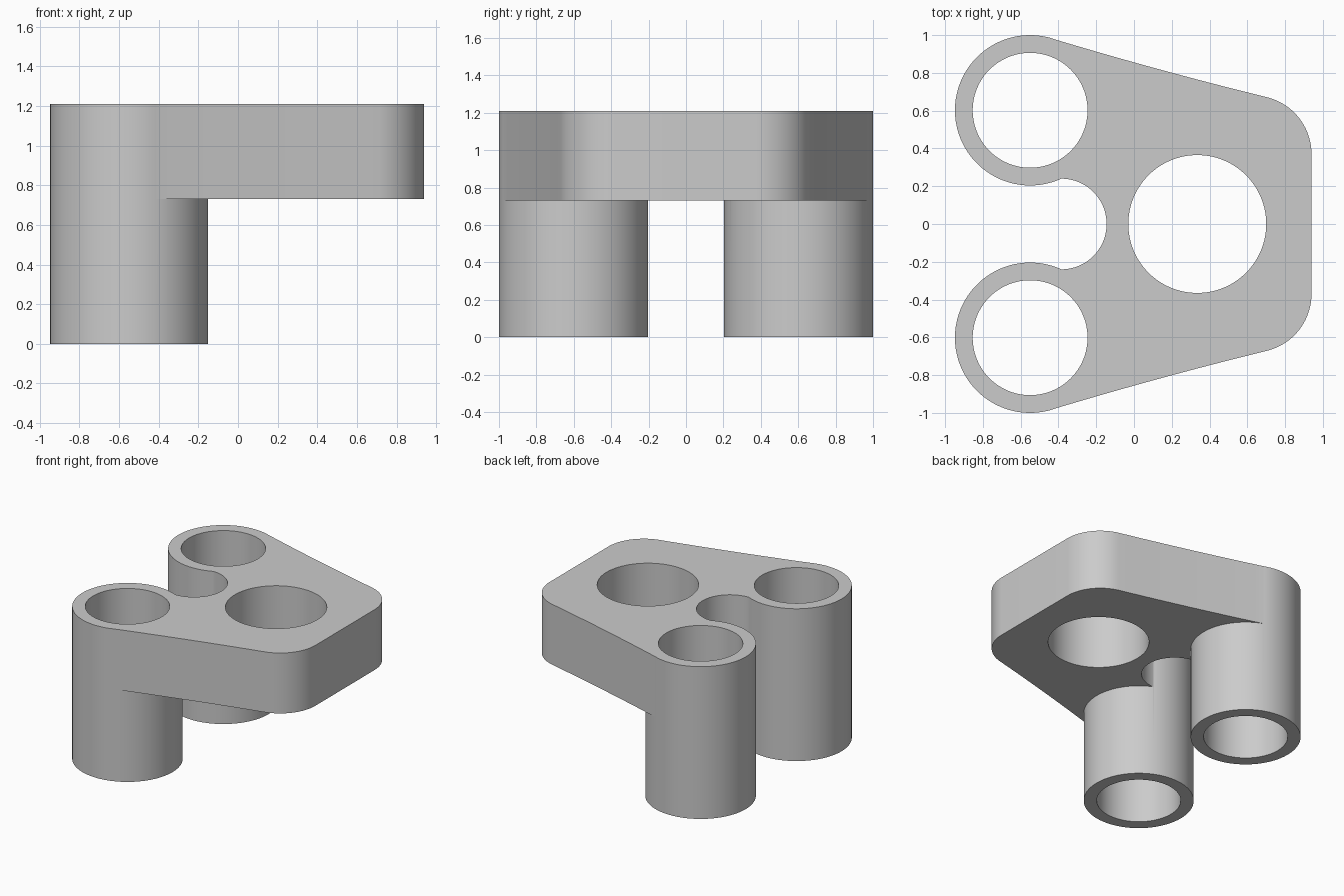
import bpy
import bmesh
from math import sin, cos, radians
from mathutils import Vector

cube = bpy.data.objects.get("Cube")
if cube:
    bpy.data.objects.remove(cube, do_unlink=True)

TOP, PLATE_BOTTOM = 1.21, 0.73
TUBE = Vector((-0.55, 0.602))
TUBE_R, BORE_R = 0.398, 0.304
HOLE, HOLE_R = Vector((0.335, 0)), 0.365
NOTCH, NOTCH_R = Vector((-0.385, 0)), 0.24
CORNER, CORNER_R = Vector((0.63, 0.37)), 0.31

grey = bpy.data.materials.new("light grey")
grey.use_nodes = True
grey.diffuse_color = (0.6, 0.6, 0.6, 1)
grey.node_tree.nodes["Principled BSDF"].inputs["Base Color"].default_value = (0.6, 0.6, 0.6, 1)


def arc(center, radius, start, end, steps):
    angles = [radians(start + (end - start) * i / steps) for i in range(steps + 1)]
    return [center + radius * Vector((cos(a), sin(a))) for a in angles]


def prism(name, outline, bottom, top):
    """Extrude a closed flat outline between two heights."""
    bm = bmesh.new()
    face = bm.faces.new([bm.verts.new((p.x, p.y, bottom)) for p in outline])
    side = bmesh.ops.extrude_face_region(bm, geom=[face])["geom"]
    verts = [v for v in side if isinstance(v, bmesh.types.BMVert)]
    bmesh.ops.translate(bm, verts=verts, vec=(0, 0, top - bottom))
    bmesh.ops.recalc_face_normals(bm, faces=bm.faces)
    mesh = bpy.data.meshes.new(name)
    bm.to_mesh(mesh)
    bm.free()
    mesh.materials.append(grey)
    obj = bpy.data.objects.new(name, mesh)
    bpy.context.collection.objects.link(obj)
    return obj


def cylinder(name, center, radius, bottom, top):
    return prism(name, arc(center, radius, 0, 360, 128)[:-1], bottom, top)


def combine(body, other, operation):
    mod = body.modifiers.new(other.name, 'BOOLEAN')
    mod.operation = operation
    mod.solver = 'EXACT'
    mod.object = other
    bpy.context.view_layer.objects.active = body
    bpy.ops.object.modifier_apply(modifier=mod.name)
    bpy.data.objects.remove(other, do_unlink=True)


def mirrored(p):
    return Vector((p.x, -p.y))


# Plate outline: slightly hollow flank, rounded corner, then its mirror and the notch
start = TUBE + (TUBE_R - 0.001) * Vector((0.287, 0.958))
corner = arc(CORNER, CORNER_R, 75, 0, 20)
flank = []
for i in range(12):
    t = i / 12
    p = start.lerp(corner[0], t)
    flank.append(p - Vector((0, 0.032 * t * (1 - t))))
half = [TUBE] + flank + corner
notch = arc(NOTCH, NOTCH_R, -95, 95, 64)
outline = half + [mirrored(p) for p in reversed(half)] + notch
bracket = prism("bracket_body", outline, PLATE_BOTTOM, TOP)

# Tall tubes on both sides
tubes = {"right_back": TUBE, "right_front": mirrored(TUBE)}
for name, center in tubes.items():
    combine(bracket, cylinder(name + "_tube", center, TUBE_R, 0, TOP), 'UNION')

# Bores through the tubes and the large hole through the plate
for name, center in tubes.items():
    combine(bracket, cylinder(name + "_bore", center, BORE_R, -0.2, TOP + 0.2), 'DIFFERENCE')
combine(bracket, cylinder("plate_hole", HOLE, HOLE_R, 0.4, TOP + 0.2), 'DIFFERENCE')

# Smooth round walls with crisp rims
bpy.ops.object.select_all(action='DESELECT')
bracket.select_set(True)
bpy.context.view_layer.objects.active = bracket
bpy.ops.object.shade_smooth_by_angle(angle=radians(30))
